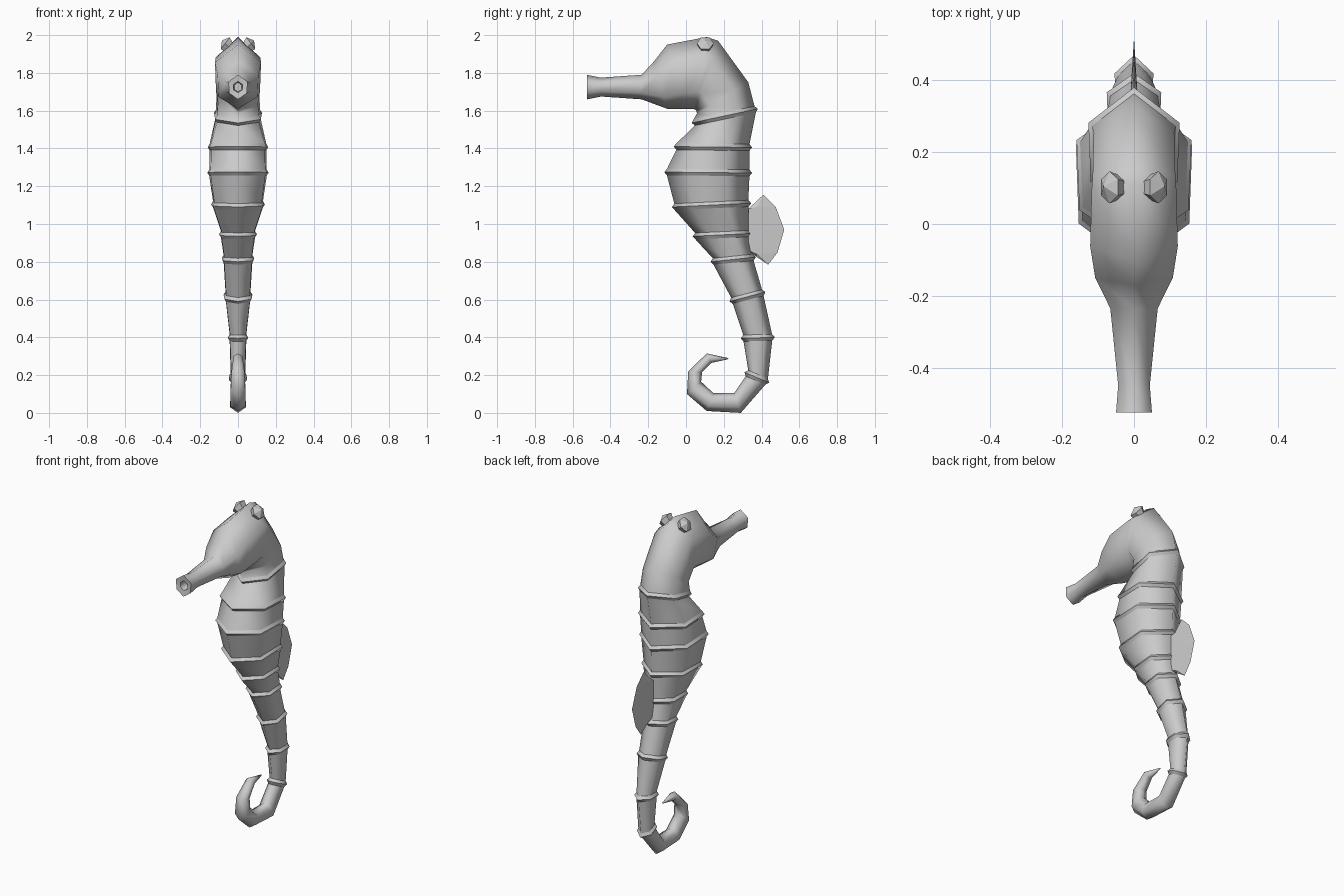
import bpy, bmesh, math
from mathutils import Vector

if "Cube" in bpy.data.objects:
    bpy.data.objects.remove(bpy.data.objects["Cube"])

grey = bpy.data.materials.new("soft_grey")
grey.diffuse_color = (0.6, 0.6, 0.6, 1)
grey.use_nodes = True
grey.node_tree.nodes["Principled BSDF"].inputs["Base Color"].default_value = grey.diffuse_color


def finish(name, bm, smooth=False):
    bmesh.ops.recalc_face_normals(bm, faces=bm.faces[:])
    for f in bm.faces:
        f.smooth = smooth
    me = bpy.data.meshes.new(name)
    bm.to_mesh(me)
    bm.free()
    me.materials.append(grey)
    ob = bpy.data.objects.new(name, me)
    bpy.context.collection.objects.link(ob)
    return ob


def hexagon(fy, fz, by, bz, w):
    """Six-sided section from the belly point to the back point."""
    f, b = Vector((0, fy, fz)), Vector((0, by, bz))
    lo, hi = f.lerp(b, 0.25), f.lerp(b, 0.72)
    sx, sx2 = Vector((w * 0.95, 0, 0)), Vector((w, 0, 0))
    return [f, lo + sx, hi + sx2, b, hi - sx2, lo - sx]


def band(fy, fz, by, bz, w, h=0.017, inset=0.014):
    """Raised bony ridge: thin, wide, thin sections."""
    f, b = Vector((fy, fz)), Vector((by, bz))
    d = (b - f).normalized()
    along = Vector((d.y, -d.x)) * h
    rows = []
    for s, i in ((-1, inset), (0, 0), (1, inset)):
        p, q = f + d * i + along * s, b - d * i + along * s
        rows.append((p.x, p.y, q.x, q.y, w - i * 0.7))
    return rows


# Sections: belly y, belly z, back y, back z, half width
snout_hole = [(-0.47, 1.70, -0.47, 1.75, 0.02), (-0.52, 1.695, -0.52, 1.755, 0.024)]
head = [
    (-0.525, 1.66, -0.525, 1.79, 0.05),
    (-0.45, 1.675, -0.45, 1.775, 0.044),
    (-0.235, 1.66, -0.235, 1.79, 0.066),
    (-0.10, 1.61, -0.17, 1.86, 0.108),
    (0.035, 1.61, -0.10, 1.95, 0.122),
    (0.05, 1.605, 0.11, 1.99, 0.118),
    (0.055, 1.60, 0.17, 1.97, 0.115),
    (0.058, 1.585, 0.33, 1.75, 0.112),
]
bands = [
    (0.03, 1.535, 0.38, 1.61, 0.127),
    (-0.065, 1.41, 0.35, 1.405, 0.16),
    (-0.115, 1.275, 0.35, 1.27, 0.162),
    (-0.075, 1.09, 0.345, 1.11, 0.142),
    (0.035, 0.935, 0.35, 0.95, 0.10),
    (0.13, 0.80, 0.37, 0.825, 0.086),
    (0.23, 0.59, 0.42, 0.64, 0.076),
    (0.29, 0.395, 0.47, 0.40, 0.054),
    (0.31, 0.215, 0.44, 0.16, 0.048),
]
curl = [
    (0.255, 0.105, 0.29, 0.0, 0.042),
    (0.145, 0.105, 0.11, 0.01, 0.041),
    (0.08, 0.165, 0.005, 0.10, 0.039),
    (0.085, 0.215, 0.012, 0.22, 0.034),
    (0.135, 0.265, 0.11, 0.315, 0.024),
    (0.22, 0.283, 0.225, 0.29, 0.004),
]

# Body: one loft from snout opening to tail tip
sections = snout_hole + head
sharp = {0, 1, 2}
for b in bands:
    sharp.update(range(len(sections), len(sections) + 3))
    sections += band(*b)
sections += curl
bm = bmesh.new()
rings = [[bm.verts.new(p) for p in hexagon(*s)] for s in sections]
for a, b in zip(rings, rings[1:]):
    for i in range(6):
        j = (i + 1) % 6
        bm.faces.new((a[i], a[j], b[j], b[i]))
bm.faces.new(rings[0])
bm.faces.new(rings[-1])
for k in sharp:
    for i in range(6):
        bm.edges.get((rings[k][i], rings[k][(i + 1) % 6])).smooth = False
finish("body", bm, True)

# Back fin: thin plate, thicker near its root
outline = [(0.33, 1.08), (0.41, 1.155), (0.475, 1.09), (0.52, 0.97),
           (0.485, 0.85), (0.435, 0.785), (0.375, 0.825), (0.33, 0.86)]
inner = [(0.33, 1.08), (0.375, 1.09), (0.42, 0.97), (0.375, 0.84), (0.33, 0.86)]
link = [(0, 1), (1, 2, 3), (3, 4), (5, 6, 7)]
bm = bmesh.new()
rim = [bm.verts.new((0, y, z)) for y, z in outline]
for s in (-1, 1):
    core = [bm.verts.new((s * t, y, z)) for (y, z), t in zip(inner, (0.012, 0.009, 0.006, 0.009, 0.012))]
    bm.faces.new(core)
    for face in ((rim[0], rim[1], core[1], core[0]), (rim[1], rim[2], core[1]),
                 (rim[2], rim[3], core[2], core[1]), (rim[3], rim[4], core[3], core[2]),
                 (rim[4], rim[5], core[3]), (rim[5], rim[6], core[3]),
                 (rim[6], rim[7], core[4], core[3])):
        bm.faces.new(face)
finish("back_fin", bm)

# Ears: flared six-sided knobs on the crown, one per side
for side, name in ((1, "right_ear"), (-1, "left_ear")):
    axis = Vector((0.8 * side, 0, 0.6))
    u = Vector((0, 1, 0))
    v = axis.cross(u)
    bm = bmesh.new()
    rings = []
    for x, z, r in ((0.025, 1.915, 0.026), (0.068, 1.957, 0.045)):
        c = Vector((x * side, 0.102, z))
        rings.append([bm.verts.new(c + r * (u * math.cos(t) + v * math.sin(t)))
                      for t in (i * math.pi / 3 for i in range(6))])
    tip = bm.verts.new((0.085 * side, 0.105, 1.972))
    for i in range(6):
        j = (i + 1) % 6
        bm.faces.new((rings[0][i], rings[0][j], rings[1][j], rings[1][i]))
        bm.faces.new((rings[1][i], rings[1][j], tip))
    bm.faces.new(rings[0])
    finish(name, bm)
